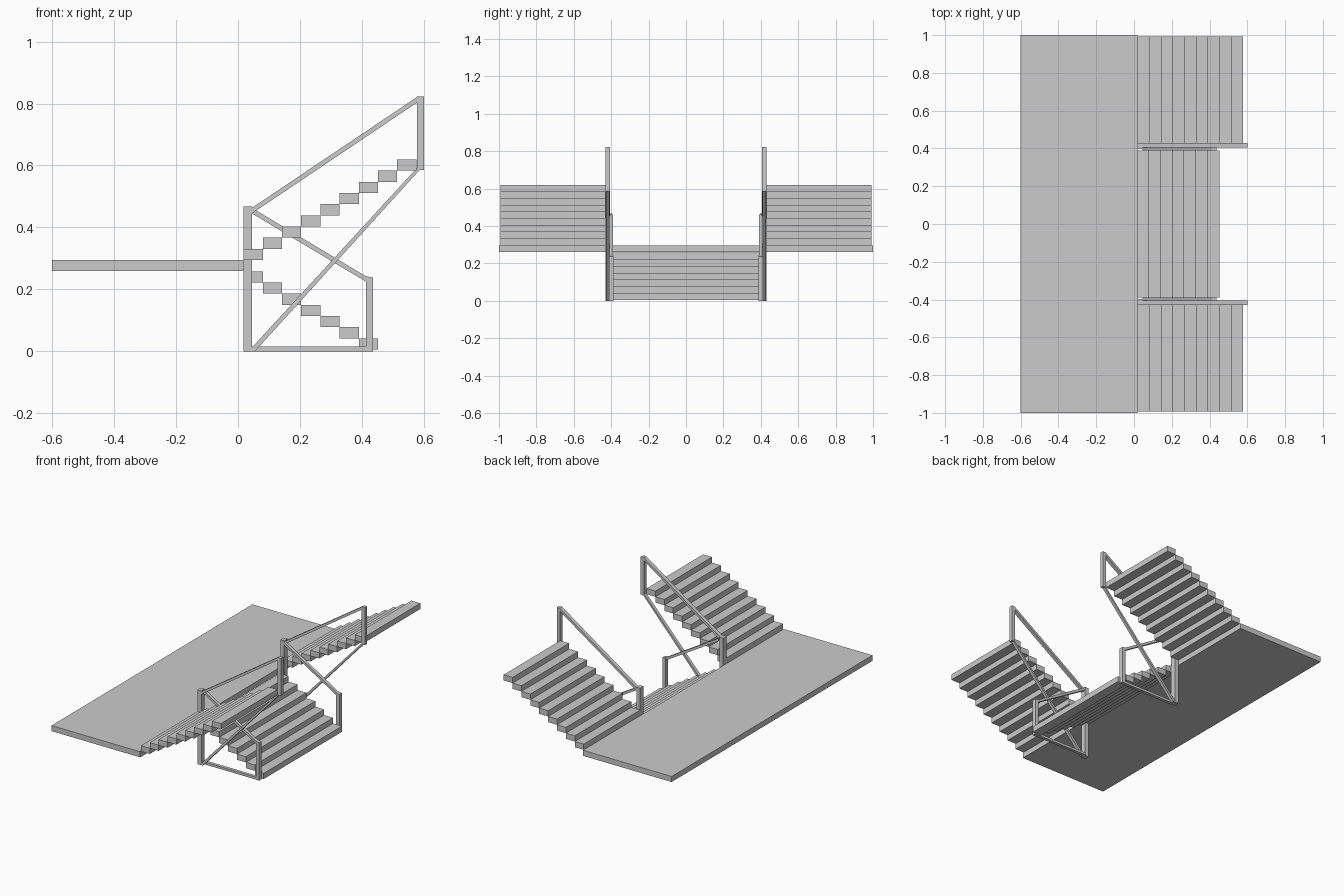
import bpy, bmesh

if "Cube" in bpy.data.objects:
    bpy.data.objects.remove(bpy.data.objects["Cube"])

RUN, RISE = 0.062, 0.036


def prism(name, profile, y0, y1):
    """Extrude an x-z outline between two y positions."""
    bm = bmesh.new()
    face = bm.faces.new([bm.verts.new((x, y0, z)) for x, z in profile])
    out = bmesh.ops.extrude_face_region(bm, geom=[face])
    moved = [v for v in out["geom"] if isinstance(v, bmesh.types.BMVert)]
    bmesh.ops.translate(bm, verts=moved, vec=(0, y1 - y0, 0))
    bmesh.ops.recalc_face_normals(bm, faces=bm.faces)
    mesh = bpy.data.meshes.new(name)
    bm.to_mesh(mesh)
    bm.free()
    ob = bpy.data.objects.new(name, mesh)
    bpy.context.collection.objects.link(ob)
    return ob


def box(name, x0, x1, z0, z1, y0, y1):
    return prism(name, [(x0, z0), (x1, z0), (x1, z1), (x0, z1)], y0, y1)


def both_sides(ob):
    """Mirror a part across the centre of the staircase."""
    mod = ob.modifiers.new("Mirror", "MIRROR")
    mod.use_axis = (False, True, False)


# Landing
box("landing", -0.60, 0.018, 0.26, 0.295, -1, 1)

# Central flight going down
for i in range(7):
    x, top = 0.018 + i * RUN, 0.258 - i * RISE
    box(f"lower_step_{i + 1}", x, x + RUN, top - RISE, top, -0.39, 0.39)

# Outer flights going up
for i in range(9):
    x, low = 0.018 + i * RUN, 0.295 + i * RISE
    both_sides(box(f"upper_step_{i + 1}", x, x + RUN, low, low + RISE, 0.43, 0.993))

# Railing posts
both_sides(box("newel_post", 0.018, 0.045, 0, 0.468, 0.396, 0.43))
both_sides(prism("upper_post", [(0.578, 0.585), (0.60, 0.585), (0.60, 0.822), (0.578, 0.822)],
                 0.406, 0.43))
both_sides(prism("lower_post", [(0.413, 0), (0.436, 0), (0.436, 0.238), (0.413, 0.242)],
                 0.388, 0.412))

# Handrails
both_sides(prism("upper_handrail", [(0.045, 0.445), (0.578, 0.803), (0.578, 0.821), (0.045, 0.463)],
                 0.406, 0.43))
both_sides(prism("lower_handrail", [(0.045, 0.445), (0.413, 0.225), (0.413, 0.242), (0.045, 0.463)],
                 0.39, 0.41))

# Bottom bar and diagonal brace
both_sides(box("bottom_bar", 0.045, 0.413, 0, 0.015, 0.39, 0.41))
both_sides(prism("diagonal_brace", [(0.045, 0.0), (0.055, 0.0), (0.586, 0.585), (0.578, 0.592), (0.045, 0.012)],
                 0.408, 0.428))
